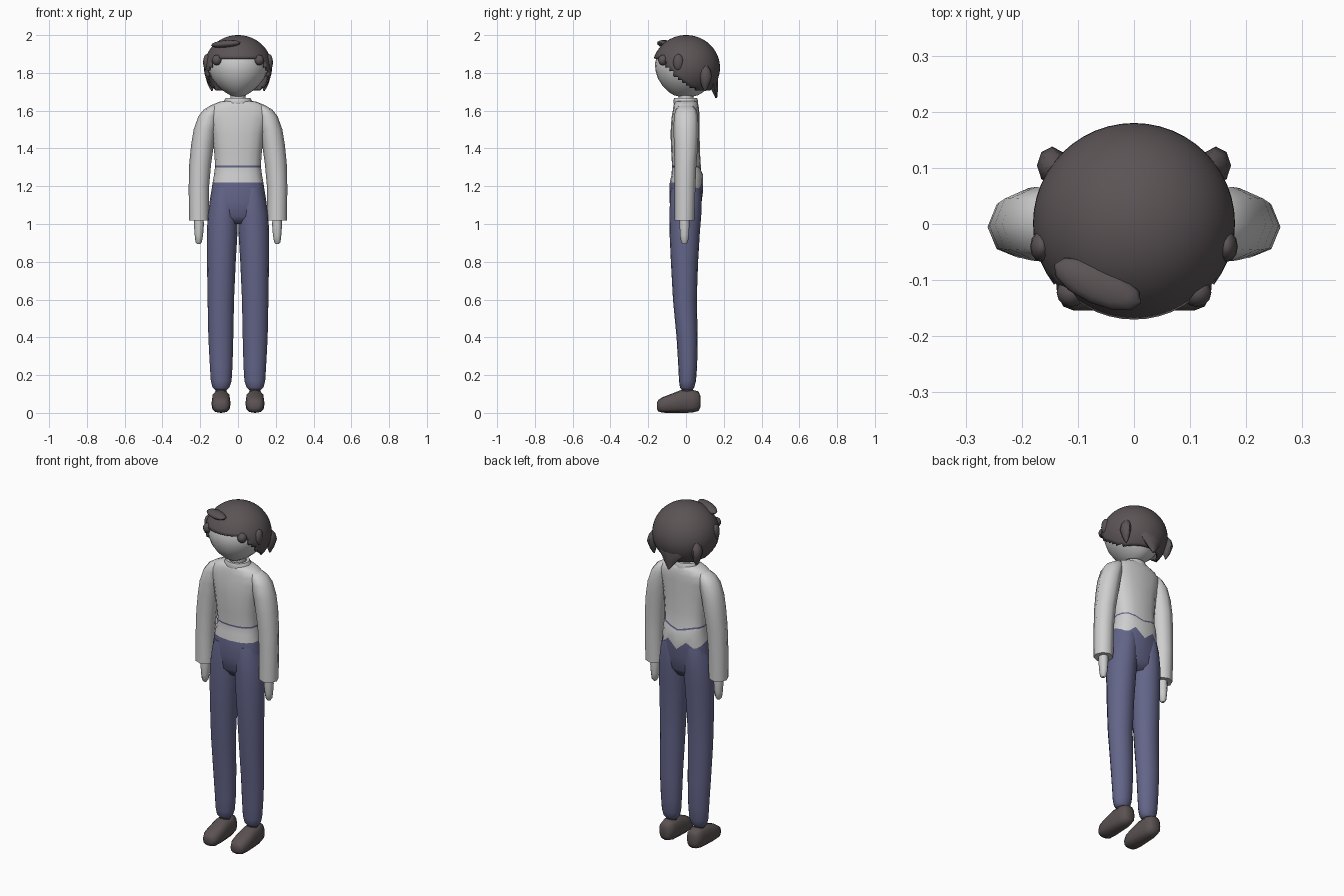
import bpy, bmesh, math
from mathutils import Matrix, Vector


def material(name, rgb):
    m = bpy.data.materials.new(name)
    m.diffuse_color = (*rgb, 1)
    return m


HAIR = material("dark hair", (0.105, 0.088, 0.092))
SHOE = material("dark shoe", (0.105, 0.085, 0.085))
CLOTH = material("pale cloth", (0.62, 0.62, 0.62))
SKIN = material("pale skin", (0.60, 0.60, 0.60))
BLUE = material("slate blue", (0.125, 0.13, 0.25))


def finish(bm, name, mats, angle=50):
    bmesh.ops.recalc_face_normals(bm, faces=bm.faces)
    me = bpy.data.meshes.new(name)
    bm.to_mesh(me)
    bm.free()
    ob = bpy.data.objects.new(name, me)
    bpy.context.collection.objects.link(ob)
    for m in mats:
        me.materials.append(m)
    bpy.ops.object.select_all(action='DESELECT')
    ob.select_set(True)
    bpy.context.view_layer.objects.active = ob
    bpy.ops.object.shade_smooth_by_angle(angle=math.radians(angle))
    return ob


def loft(name, rings, mats, n=16, power=1.0, side=1, along_y=False, shift=None, rows=None, angle=50):
    """Rings are (height, centre a, centre b, radius a, radius b)."""
    bm = bmesh.new()
    loops = []
    for r, (h, ca, cb, ra, rb) in enumerate(rings):
        loop = []
        for i in range(n):
            t = 2 * math.pi * i / n
            c, s = math.cos(t), math.sin(t)
            a = ca + ra * math.copysign(abs(c) ** power, c)
            b = cb + rb * math.copysign(abs(s) ** power, s)
            z = h + (shift(r, i) if shift else 0)
            loop.append(bm.verts.new((a * side, z, b) if along_y else (a * side, b, z)))
        loops.append(loop)
    for r in range(len(loops) - 1):
        for i in range(n):
            j = (i + 1) % n
            f = bm.faces.new((loops[r][i], loops[r][j], loops[r + 1][j], loops[r + 1][i]))
            f.material_index = rows(r) if rows else 0
    bm.faces.new(loops[0]).material_index = rows(0) if rows else 0
    bm.faces.new(loops[-1]).material_index = rows(len(loops) - 2) if rows else 0
    return finish(bm, name, mats, angle)


def blob(name, centre, size, turn=0, tilt=0, mat=HAIR, segs=12):
    bm = bmesh.new()
    m = (Matrix.Translation(centre) @ Matrix.Rotation(turn, 4, 'Z')
         @ Matrix.Rotation(tilt, 4, 'Y') @ Matrix.Diagonal((*size, 1)))
    bmesh.ops.create_uvsphere(bm, u_segments=segs, v_segments=8, radius=1, matrix=m)
    return finish(bm, name, [mat])


# Torso: hips, top hem, belt stripe and shoulders in one surface
torso = [(1.00, 0, 0.00, 0.10, 0.050), (1.04, 0, -0.003, 0.145, 0.075),
         (1.12, 0, -0.002, 0.150, 0.085), (1.22, 0, 0.002, 0.134, 0.088),
         (1.26, 0, 0.007, 0.127, 0.084), (1.30, 0, 0.004, 0.122, 0.078),
         (1.309, 0, 0.003, 0.121, 0.077), (1.38, 0, -0.002, 0.126, 0.076),
         (1.48, 0, -0.005, 0.138, 0.077), (1.56, 0, -0.003, 0.160, 0.074),
         (1.60, 0, 0.0, 0.166, 0.070), (1.63, 0, 0.0, 0.140, 0.066),
         (1.648, 0, 0.0, 0.095, 0.060), (1.655, 0, 0.0, 0.05, 0.045)]


def hem_shift(r, i):
    if r == 3:      # zigzag hem at the back
        return {4: -0.05, 2: -0.035, 6: -0.035, 1: -0.02, 7: -0.02}.get(i, 0)
    if r in (5, 6):  # stripe dips at the centre back
        return {4: -0.025, 3: -0.01, 5: -0.01}.get(i, 0)
    return 0


loft("torso", torso, [CLOTH, BLUE], power=0.85, shift=hem_shift,
     rows=lambda r: 1 if r < 3 or r == 5 else 0, angle=70)

# Collar and neck
loft("collar", [(1.635, 0, 0, 0.080, 0.064), (1.652, 0, -0.002, 0.074, 0.066),
                (1.667, 0, -0.002, 0.066, 0.060), (1.667, 0, -0.002, 0.050, 0.046),
                (1.645, 0, -0.002, 0.045, 0.040)], [CLOTH])
loft("neck", [(1.62, 0, 0, 0.040, 0.040), (1.72, 0, 0, 0.038, 0.038)], [SKIN], n=12)

# Limbs, mirrored
for s, tag in ((1, "left"), (-1, "right")):
    loft(tag + "_sleeve", [
        (1.02, 0.207, -0.008, 0.040, 0.042), (1.018, 0.207, -0.008, 0.053, 0.052),
        (1.20, 0.207, -0.005, 0.054, 0.055), (1.32, 0.200, -0.003, 0.058, 0.058),
        (1.42, 0.188, 0, 0.060, 0.064), (1.50, 0.175, 0, 0.060, 0.066),
        (1.57, 0.156, 0, 0.054, 0.064), (1.605, 0.138, 0, 0.044, 0.055),
        (1.628, 0.120, 0, 0.025, 0.035)], [CLOTH], n=8, side=s, angle=60)
    loft(tag + "_hand", [
        (0.893, 0.208, -0.008, 0.008, 0.009), (0.905, 0.208, -0.008, 0.017, 0.019),
        (0.94, 0.207, -0.008, 0.022, 0.025), (0.99, 0.207, -0.008, 0.026, 0.027),
        (1.05, 0.206, -0.008, 0.024, 0.026)], [SKIN], n=10, side=s)
    loft(tag + "_trouser_leg", [
        (0.118, 0.090, 0.006, 0.028, 0.025), (0.135, 0.090, 0.006, 0.045, 0.038),
        (0.17, 0.089, 0.008, 0.055, 0.045), (0.25, 0.089, 0.009, 0.060, 0.050),
        (0.40, 0.091, 0.006, 0.066, 0.056), (0.60, 0.091, -0.006, 0.070, 0.063),
        (0.80, 0.088, -0.008, 0.076, 0.072), (0.95, 0.084, -0.007, 0.081, 0.080),
        (1.05, 0.080, -0.003, 0.080, 0.084), (1.14, 0.074, -0.001, 0.072, 0.084),
        (1.19, 0.070, 0.0, 0.062, 0.078)], [BLUE], n=16, side=s, angle=70)
    # Shoe lofted heel to toe
    loft(tag + "_shoe", [
        (0.076, 0.090, 0.060, 0.020, 0.030), (0.066, 0.090, 0.062, 0.038, 0.052),
        (0.03, 0.090, 0.062, 0.045, 0.061), (-0.03, 0.090, 0.060, 0.049, 0.060),
        (-0.08, 0.090, 0.050, 0.051, 0.050), (-0.125, 0.090, 0.042, 0.047, 0.041),
        (-0.147, 0.090, 0.038, 0.036, 0.030), (-0.154, 0.090, 0.038, 0.018, 0.016)],
        [SHOE], n=12, power=0.75, side=s, along_y=True, angle=70)
    loft(tag + "_ankle", [(0.08, 0.09, 0.006, 0.03, 0.03), (0.14, 0.09, 0.006, 0.03, 0.03)],
         [SHOE], n=12, side=s)

# Head with a tapered chin
loft("head", [(1.672, 0, 0.000, 0.022, 0.025), (1.682, 0, 0.000, 0.042, 0.065),
              (1.70, 0, 0.000, 0.072, 0.093), (1.73, 0, 0.000, 0.108, 0.123),
              (1.77, 0, 0.000, 0.139, 0.149), (1.81, 0, 0.000, 0.155, 0.161),
              (1.85, 0, 0.000, 0.159, 0.165), (1.90, 0, 0, 0.145, 0.150),
              (1.95, 0, 0, 0.105, 0.11), (1.975, 0, 0, 0.05, 0.05)], [SKIN], n=24, angle=70)

# Hair cap: sphere with a stepped edge, higher over the face
STEPS = [(-0.2, 1.875), (-0.125, 1.87), (-0.09, 1.825), (-0.04, 1.77), (0.01, 1.73), (0.06, 1.71), (0.2, 1.71)]


def hair_edge(y):
    for (y0, z0), (y1, z1) in zip(STEPS, STEPS[1:]):
        if y <= y1:
            return z0 + (z1 - z0) * (y - y0) / (y1 - y0)
    return STEPS[-1][1]


bm = bmesh.new()
bmesh.ops.create_uvsphere(bm, u_segments=48, v_segments=32, radius=1,
                          matrix=Matrix.Translation((0, 0.001, 1.828)) @ Matrix.Diagonal((0.18, 0.179, 0.172, 1)))
cut = []
for f in bm.faces:
    c = f.calc_center_median()
    if c.z < hair_edge(c.y):
        cut.append(f)
bmesh.ops.delete(bm, geom=cut, context='FACES')
cap = finish(bm, "hair_cap", [HAIR], 60)
mod = cap.modifiers.new("thickness", 'SOLIDIFY')
mod.thickness = 0.012
mod.offset = -1

# Locks of hair
blob("top_tuft", (-0.065, -0.107, 1.953), (0.085, 0.036, 0.020), turn=-0.42, tilt=-0.08)
for s, tag in ((1, "left"), (-1, "right")):
    blob(tag + "_temple_lock", (0.165 * s, -0.04, 1.855), (0.020, 0.028, 0.045))
    blob(tag + "_fringe_lock", (0.112 * s, -0.122, 1.868), (0.026, 0.026, 0.028))
    loft(tag + "_back_lock", [
        (1.705, 0.138, 0.100, 0.004, 0.005), (1.735, 0.142, 0.102, 0.017, 0.020),
        (1.78, 0.146, 0.104, 0.027, 0.034), (1.815, 0.142, 0.102, 0.024, 0.028),
        (1.845, 0.130, 0.098, 0.012, 0.012)], [HAIR], n=8, side=s)
# Pointed lock at the nape
loft("nape_lock", [(1.668, 0, 0.160, 0.005, 0.005), (1.72, 0, 0.150, 0.045, 0.020),
                   (1.765, 0, 0.144, 0.080, 0.026), (1.80, 0, 0.140, 0.075, 0.026)],
     [HAIR], n=8)
